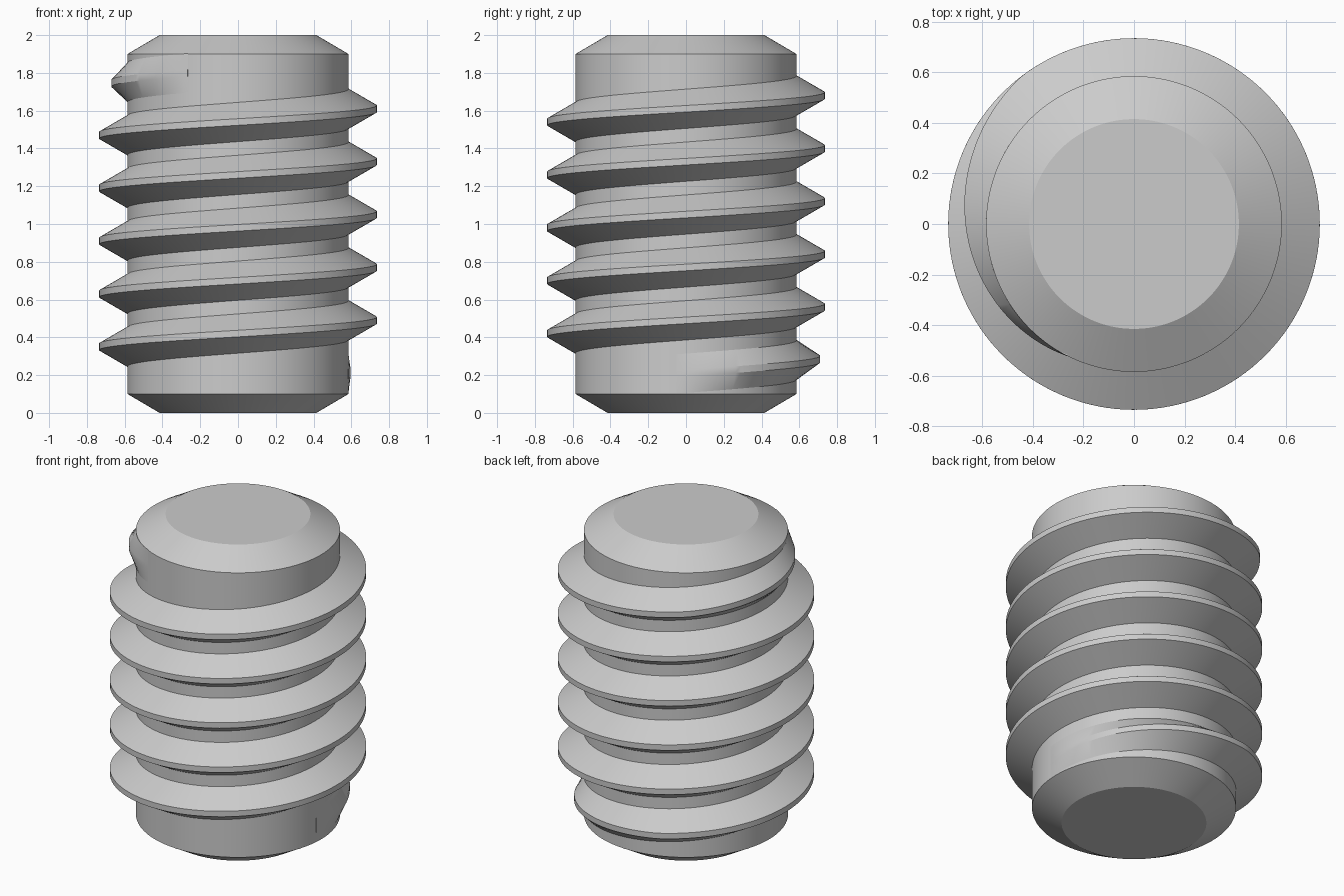
import bpy
import bmesh
from math import cos, sin, radians, pi

cube = bpy.data.objects.get("Cube")
if cube:
    bpy.data.objects.remove(cube, do_unlink=True)

# Material
steel = bpy.data.materials.new("grey steel")
steel.use_nodes = True
GREY = (0.6, 0.6, 0.6, 1)
steel.diffuse_color = GREY
steel.node_tree.nodes["Principled BSDF"].inputs["Base Color"].default_value = GREY

ROOT, CREST, PITCH = 0.585, 0.735, 0.28
HALF_ROOT, HALF_CREST = 0.104, 0.0175
SEGMENTS = 144


def finish(bm, name):
    bmesh.ops.recalc_face_normals(bm, faces=bm.faces)
    mesh = bpy.data.meshes.new(name)
    bm.to_mesh(mesh)
    bm.free()
    obj = bpy.data.objects.new(name, mesh)
    bpy.context.collection.objects.link(obj)
    mesh.materials.append(steel)
    bpy.ops.object.select_all(action="DESELECT")
    obj.select_set(True)
    bpy.context.view_layer.objects.active = obj
    bpy.ops.object.shade_smooth_by_angle(angle=radians(25))
    return obj


def bridge(bm, a, b, closed):
    """Join two rows of vertices with quads."""
    for i in range(len(a) if closed else len(a) - 1):
        j = (i + 1) % len(a)
        bm.faces.new((a[i], a[j], b[j], b[i]))


# Chamfered core, turned from a profile of radius and height
bm = bmesh.new()
rings = []
for r, z in ((0.415, 0), (ROOT, 0.1), (ROOT, 1.9), (0.415, 2)):
    rings.append([bm.verts.new((r * cos(2 * pi * i / SEGMENTS),
                                r * sin(2 * pi * i / SEGMENTS), z))
                  for i in range(SEGMENTS)])
for a, b in zip(rings, rings[1:]):
    bridge(bm, a, b, True)
bm.faces.new(rings[0])
bm.faces.new(rings[-1])
finish(bm, "core")

# Helical thread, fading into the core at both ends (angles in degrees)
START, FULL, FADE, END = -5, 112, 1927, 2043
STEPS = 820
bm = bmesh.new()
rows = []
for k in range(STEPS + 1):
    deg = START + (END - START) * k / STEPS
    height = min(1, (deg - START) / (FULL - START), (END - deg) / (END - FADE))
    crest = ROOT + 0.001 + (CREST - ROOT - 0.001) * height
    mid = 0.21 + PITCH * deg / 360
    section = ((ROOT - 0.04, -HALF_ROOT), (ROOT, -HALF_ROOT), (crest, -HALF_CREST),
               (crest, HALF_CREST), (ROOT, HALF_ROOT), (ROOT - 0.04, HALF_ROOT))
    t = radians(deg)
    rows.append([bm.verts.new((r * cos(t), r * sin(t), mid + dz)) for r, dz in section])
for a, b in zip(rows, rows[1:]):
    bridge(bm, a, b, True)
bm.faces.new(rows[0])
bm.faces.new(rows[-1])
finish(bm, "thread")
